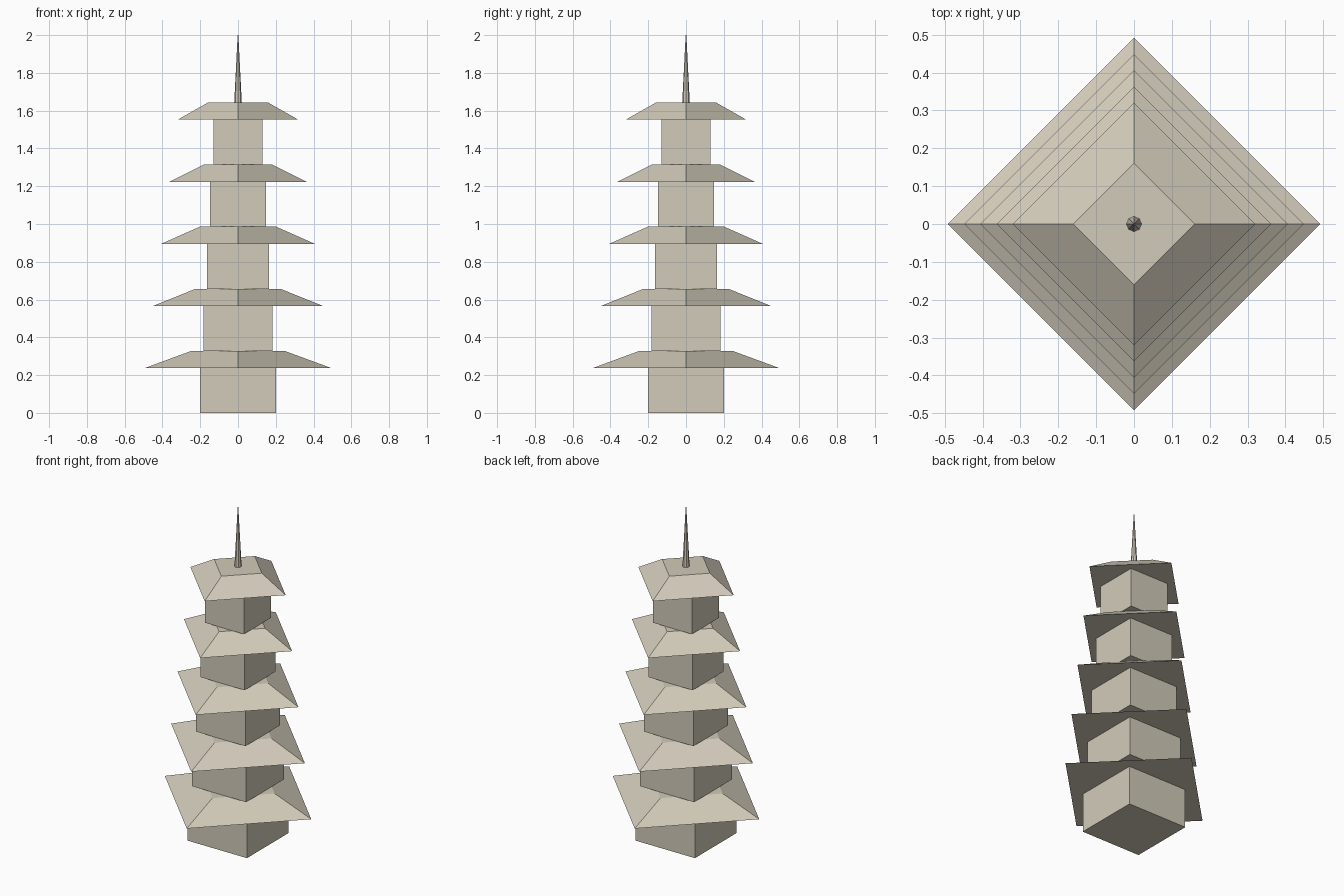
import bpy
import math

TIERS = 5
STEP = 0.3285        # height of one storey including its roof
WALL = 0.238         # wall height of one storey

cube = bpy.data.objects.get("Cube")
if cube:
    bpy.data.objects.remove(cube, do_unlink=True)

# Single pale stone colour
stone = bpy.data.materials.new("pale_stone")
stone.use_nodes = True
colour = (0.645, 0.597, 0.491, 1)
stone.diffuse_color = colour
stone.node_tree.nodes["Principled BSDF"].inputs["Base Color"].default_value = colour


def frustum(name, sides, r_low, r_high, z_low, z_high, turn=0):
    """Upright tapered prism, flat shaded."""
    bpy.ops.mesh.primitive_cone_add(
        vertices=sides, radius1=r_low, radius2=r_high, depth=z_high - z_low,
        location=(0, 0, (z_low + z_high) / 2), rotation=(0, 0, turn))
    obj = bpy.context.object
    obj.name = obj.data.name = name
    obj.data.materials.append(stone)
    return obj


# Storeys: a square room under a diagonal, flared roof, shrinking upwards
for i in range(TIERS):
    base = i * STEP
    room = (0.2 - 0.0175 * i) * math.sqrt(2)
    eave = 0.492 - 0.043 * i
    frustum(f"storey_{i + 1}", 4, room, room, base, base + WALL, math.pi / 4)
    frustum(f"roof_{i + 1}", 4, eave, eave / 2, base + WALL, base + STEP)

# Finial spire
frustum("spire", 8, 0.02, 0.002, TIERS * STEP, 2)
